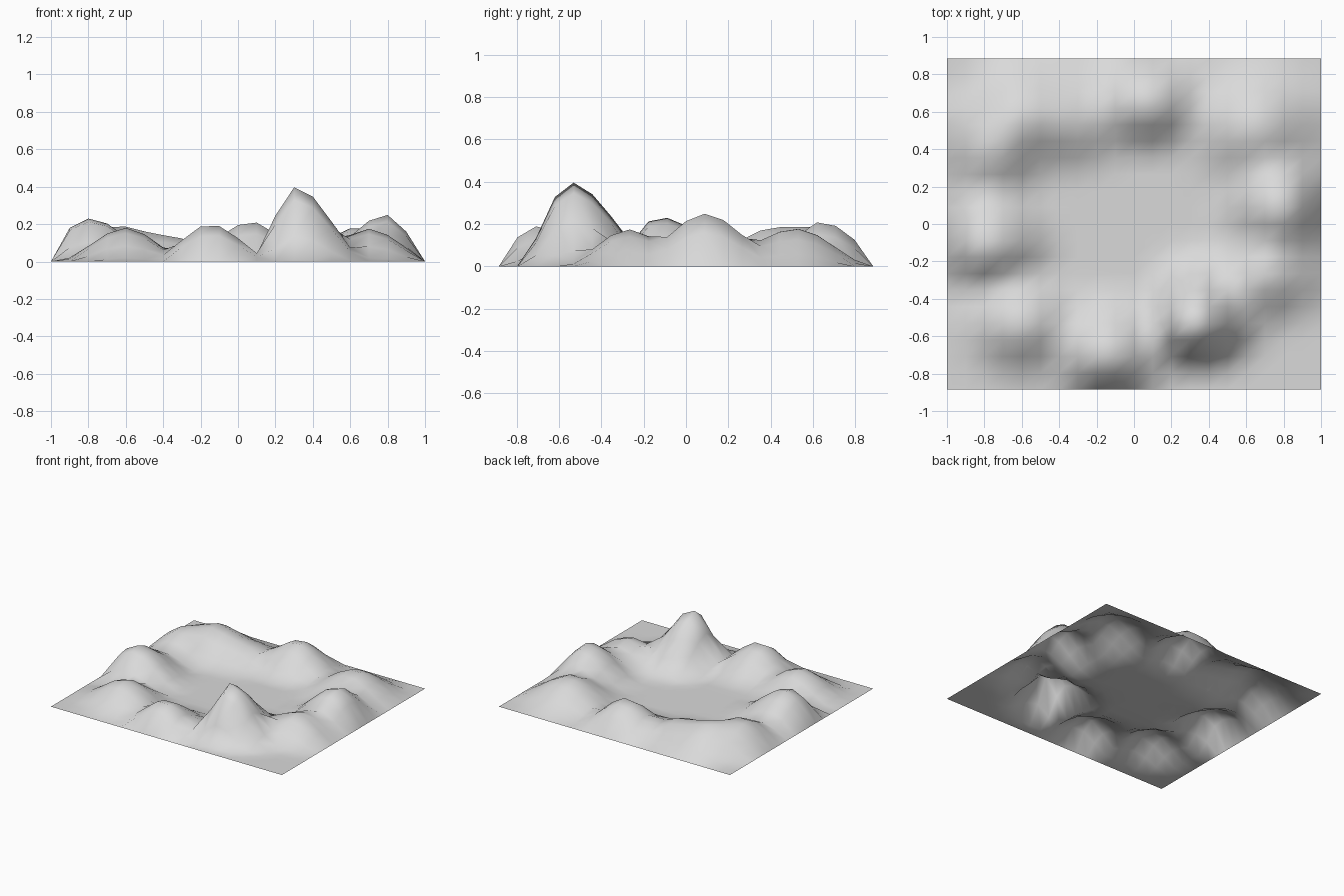
import bpy
import bmesh

cube = bpy.data.objects.get("Cube")
if cube:
    bpy.data.objects.remove(cube, do_unlink=True)

HALF_X, HALF_Y, CELLS = 1.0, 0.885, 20

# Hills: centre x, centre y, height, reach to the left, right, front and back
HILLS = [
    (0.31, -0.55, 0.40, 0.26, 0.40, 0.26, 0.45),    # main peak
    (0.79, 0.09, 0.25, 0.40, 0.27, 0.38, 0.40),
    (0.70, -0.27, 0.175, 0.36, 0.36, 0.33, 0.33),
    (0.65, 0.52, 0.185, 0.42, 0.40, 0.44, 0.38),
    (0.07, 0.64, 0.215, 0.40, 0.36, 0.30, 0.36),
    (-0.37, 0.55, 0.135, 0.36, 0.40, 0.32, 0.36),
    (-0.60, 0.58, 0.19, 0.36, 0.38, 0.34, 0.36),    # back corner ridge
    (-0.75, 0.41, 0.19, 0.34, 0.34, 0.40, 0.40),
    (-0.79, -0.13, 0.235, 0.36, 0.42, 0.25, 0.48),
    (-0.60, -0.54, 0.18, 0.38, 0.36, 0.32, 0.36),
    (-0.15, -0.71, 0.20, 0.33, 0.36, 0.25, 0.40),
]


def hill_height(x, y, hill):
    """Smooth rounded hill with its own reach on each side."""
    cx, cy, height, left, right, front, back = hill
    dx = (x - cx) / (right if x > cx else left)
    dy = (y - cy) / (back if y > cy else front)
    t = max(0.0, 1 - (dx * dx + dy * dy) ** 0.5)
    return height * t * t * (3 - 2 * t)


def ground_height(x, y):
    """Soft maximum of all hills, level along the border."""
    if abs(x) > HALF_X - 0.01 or abs(y) > HALF_Y - 0.01:
        return 0.0
    return sum(hill_height(x, y, h) ** 3 for h in HILLS) ** (1 / 3)


# Ground material
stone = bpy.data.materials.new("light_grey")
stone.use_nodes = True
colour = (0.7, 0.7, 0.7, 1.0)
stone.diffuse_color = colour
shader = next(n for n in stone.node_tree.nodes if n.type == "BSDF_PRINCIPLED")
shader.inputs["Base Color"].default_value = colour

# Terrain sheet: a grid raised into a ring of hills around a flat basin
bm = bmesh.new()
bmesh.ops.create_grid(bm, x_segments=CELLS, y_segments=CELLS, size=1.0)
for v in bm.verts:
    v.co.x *= HALF_X
    v.co.y *= HALF_Y
    v.co.z = ground_height(v.co.x, v.co.y)
mesh = bpy.data.meshes.new("terrain")
bm.to_mesh(mesh)
bm.free()
mesh.materials.append(stone)
mesh.shade_smooth()
terrain = bpy.data.objects.new("terrain", mesh)
bpy.context.collection.objects.link(terrain)
